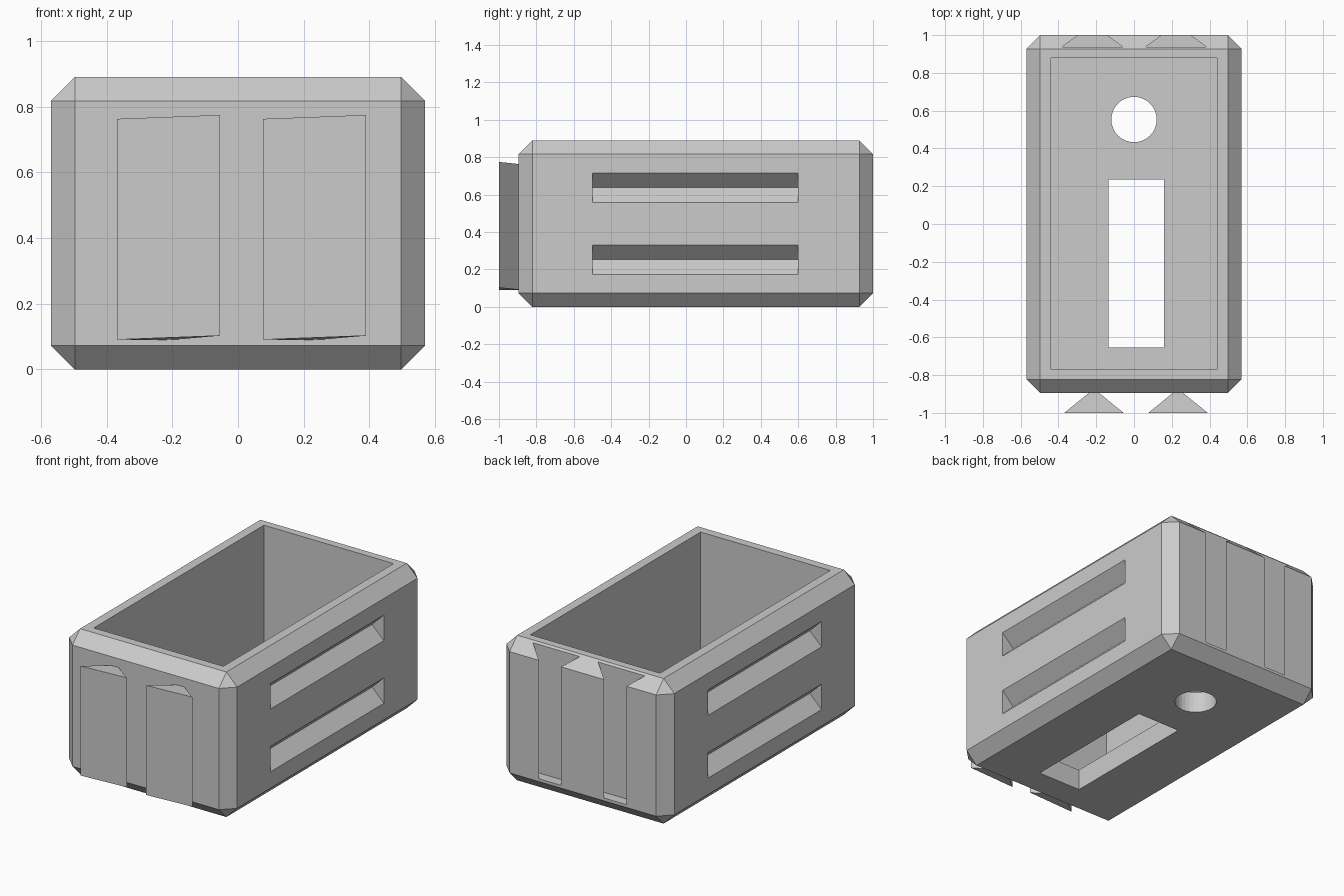
import bpy, bmesh
from math import pi, cos, sin
from mathutils import Vector

cube = bpy.data.objects.get("Cube")
if cube:
    bpy.data.objects.remove(cube, do_unlink=True)

grey = bpy.data.materials.new("plain grey")
grey.use_nodes = True
grey.diffuse_color = (0.6, 0.6, 0.6, 1)
grey.node_tree.nodes["Principled BSDF"].inputs["Base Color"].default_value = grey.diffuse_color


def prism(name, profile, offset):
    """Extrude a closed 3D profile along an offset."""
    bm = bmesh.new()
    face = bm.faces.new([bm.verts.new(p) for p in profile])
    grown = bmesh.ops.extrude_face_region(bm, geom=[face])["geom"]
    bmesh.ops.translate(bm, vec=Vector(offset),
                        verts=[g for g in grown if isinstance(g, bmesh.types.BMVert)])
    bmesh.ops.recalc_face_normals(bm, faces=bm.faces)
    mesh = bpy.data.meshes.new(name)
    bm.to_mesh(mesh)
    bm.free()
    mesh.materials.append(grey)
    obj = bpy.data.objects.new(name, mesh)
    bpy.context.collection.objects.link(obj)
    return obj


def box(name, x0, x1, y0, y1, z0, z1):
    return prism(name, [(x0, y0, z0), (x1, y0, z0), (x1, y1, z0), (x0, y1, z0)],
                 (0, 0, z1 - z0))


def apply(obj, mod):
    bpy.context.view_layer.objects.active = obj
    bpy.ops.object.modifier_apply(modifier=mod.name)


def cut(obj, cutter):
    mod = obj.modifiers.new("cut", 'BOOLEAN')
    mod.operation = 'DIFFERENCE'
    mod.solver = 'EXACT'
    mod.object = cutter
    apply(obj, mod)
    bpy.data.objects.remove(cutter, do_unlink=True)


# Chamfered outer shell
body = box("box_body", -0.57, 0.57, -0.895, 1.0, 0, 0.89)
bevel = body.modifiers.new("chamfer", 'BEVEL')
bevel.width = 0.073
bevel.segments = 1
apply(body, bevel)

# Open cavity, floor slot and round floor hole
cut(body, box("cavity_cutter", -0.44, 0.44, -0.77, 0.88, 0.13, 1.2))
cut(body, box("slot_cutter", -0.135, 0.16, -0.655, 0.235, -0.2, 0.3))
ring = [(0.12 * cos(i * pi / 16), 0.553 + 0.12 * sin(i * pi / 16), -0.2) for i in range(32)]
cut(body, prism("hole_cutter", ring, (0, 0, 0.5)))

# V-shaped grip grooves on both sides
for side in (-1, 1):
    for z in (0.252, 0.637):
        outline = [(side * 0.49, -0.5, z), (side * 0.65, -0.5, z - 0.156),
                   (side * 0.65, -0.5, z + 0.156)]
        cut(body, prism("groove_cutter", outline, (0, 1.1, 0)))

# Dovetail sockets in the back, open at the top
for x in (-0.22, 0.223):
    outline = [(x - 0.16, 0.938, 0.09), (x + 0.16, 0.938, 0.09),
               (x + 0.075, 1.0, 0.09), (x + 0.06, 1.011, 0.09),
               (x - 0.06, 1.011, 0.09), (x - 0.075, 1.0, 0.09)]
    cut(body, prism("socket_cutter", outline, (0, 0, 1.0)))

# Dovetail tabs on the front, slightly tilted
for side, x in (("right", -0.212), ("left", 0.233)):
    points = [(x - 0.157, -1.0), (x + 0.157, -1.0), (x, -0.872)]
    outline = [(px, py, 0.097 + 0.038 * (px - x) - 0.06 * (py + 1)) for px, py in points]
    prism(side + "_front_tab", outline, (0, 0, 0.672))
